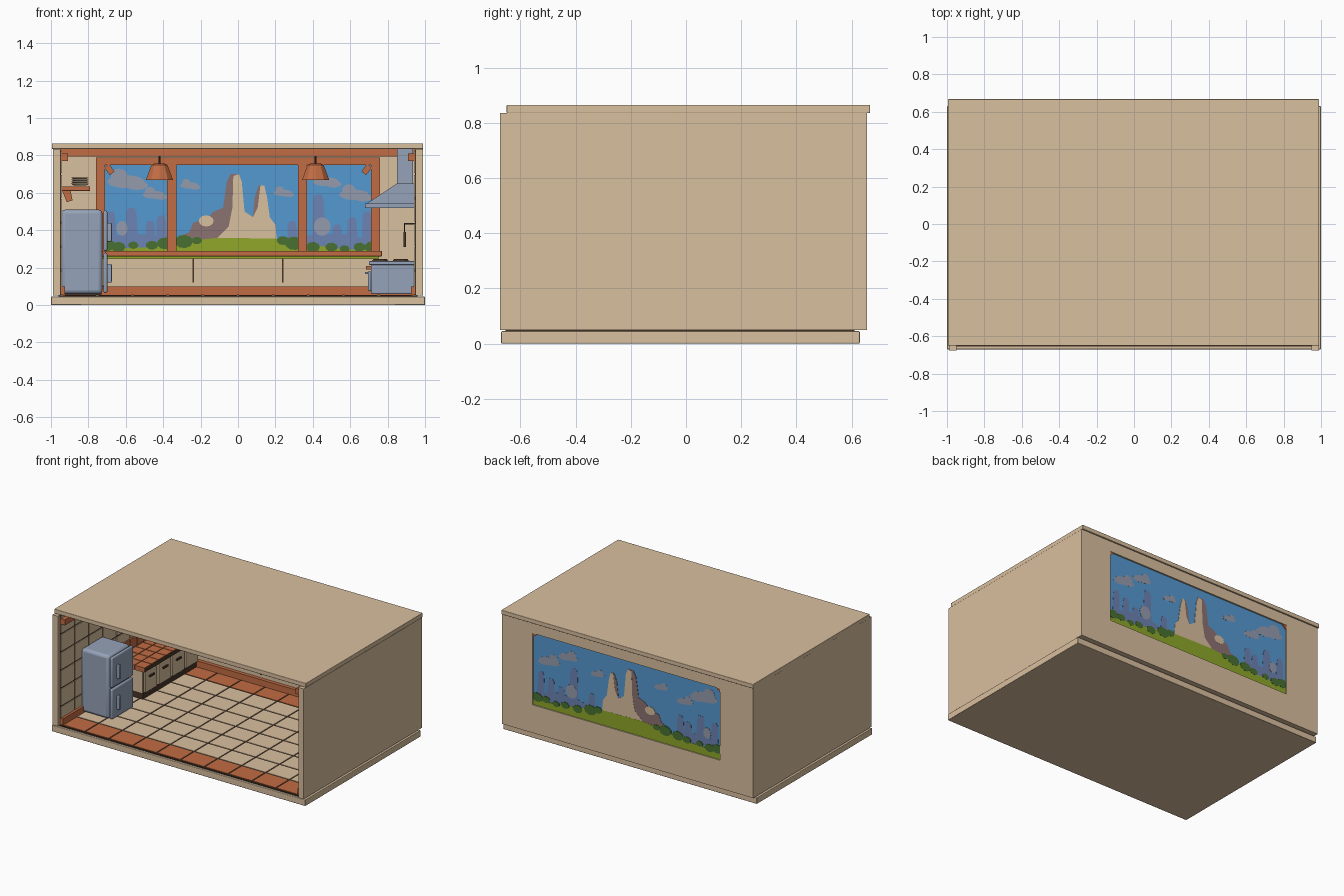
import bpy, bmesh, math
from mathutils import Matrix

cube = bpy.data.objects.get("Cube")
if cube:
    bpy.data.objects.remove(cube)


def colour(name, r, g, b):
    m = bpy.data.materials.new(name)
    m.use_nodes = True
    rgba = [(c / 255) ** 2.2 for c in (r, g, b)] + [1]
    m.diffuse_color = rgba
    m.node_tree.nodes["Principled BSDF"].inputs["Base Color"].default_value = rgba
    return m


BEIGE = colour("beige plaster", 216, 190, 157)
CLAY = colour("terracotta", 192, 108, 69)
STEEL = colour("blue grey metal", 148, 161, 183)
SKY = colour("sky blue", 86, 152, 208)
CLOUD = colour("cloud grey", 148, 154, 172)
FAR = colour("distant blue rock", 108, 130, 178)
MAUVE = colour("shaded rock", 138, 114, 112)
GRASS = colour("grass green", 142, 166, 45)
BUSH = colour("bush green", 74, 112, 52)
DARK = colour("dark brown", 72, 55, 43)


def finish(name, bm, mat, bevel=0):
    bmesh.ops.recalc_face_normals(bm, faces=bm.faces)
    me = bpy.data.meshes.new(name)
    bm.to_mesh(me)
    bm.free()
    me.materials.append(mat)
    ob = bpy.data.objects.new(name, me)
    bpy.context.collection.objects.link(ob)
    if bevel:
        mod = ob.modifiers.new("rounding", "BEVEL")
        mod.width, mod.segments = bevel, 3
        bpy.ops.object.select_all(action="DESELECT")
        bpy.context.view_layer.objects.active = ob
        ob.select_set(True)
        bpy.ops.object.shade_smooth_by_angle()
    return ob


def boxes(name, mat, spans, bevel=0):
    """Boxes given as x0, x1, y0, y1, z0, z1."""
    bm = bmesh.new()
    for x0, x1, y0, y1, z0, z1 in spans:
        mid = ((x0 + x1) / 2, (y0 + y1) / 2, (z0 + z1) / 2)
        size = Matrix.Diagonal((abs(x1 - x0), abs(y1 - y0), abs(z1 - z0), 1))
        bmesh.ops.create_cube(bm, size=1, matrix=Matrix.Translation(mid) @ size)
    return finish(name, bm, mat, bevel)


def prisms(name, mat, outlines, lo, hi, axis="y"):
    """Outlines in xz pushed along y, or in xy pushed along z."""
    bm = bmesh.new()
    for pts in outlines:
        def ring(d):
            return [bm.verts.new((u, d, v) if axis == "y" else (u, v, d)) for u, v in pts]
        a, b = ring(lo), ring(hi)
        bm.faces.new(a)
        bm.faces.new(b[::-1])
        for i in range(len(a)):
            j = (i + 1) % len(a)
            bm.faces.new((a[j], a[i], b[i], b[j]))
    return finish(name, bm, mat)


def cylinders(name, mat, places, r1, r2, height, sides=12, caps=True):
    bm = bmesh.new()
    for p in places:
        bmesh.ops.create_cone(bm, cap_ends=caps, segments=sides, radius1=r1, radius2=r2,
                              depth=height, matrix=Matrix.Translation(p))
    return finish(name, bm, mat)


# Shell: floor, roof, and walls open at the front with a window cut in the back
boxes("floor_slab", BEIGE, [(-1, 1, -.67, .63, 0, .045)], .004)
boxes("roof_slab", BEIGE, [(-.995, .99, -.65, .667, .835, .865)], .003)
half = [(.99, .657), (.99, -.675), (.948, -.675), (.948, .6)]
walls = prisms("walls", BEIGE, [half + [(-x, y) for x, y in half[::-1]]], .05, .835, "z")
L, R, B, T = -.73, .75, .25, .76
cutter = boxes("window_cutter", BEIGE, [(L, R, .5, .8, B, T)])
cutter.hide_render = True
cut = walls.modifiers.new("window", "BOOLEAN")
cut.object, cut.operation, cut.solver = cutter, "DIFFERENCE", "EXACT"
bpy.context.view_layer.objects.active = walls
bpy.ops.object.modifier_apply(modifier=cut.name)
bpy.data.objects.remove(cutter)

# Floor tiles with a terracotta border row at front and back
boxes("floor_grout", DARK, [(-.96, .96, -.655, .61, .044, .052)])
cols, rows = 10, 8
dx, dy = 1.88 / cols, 1.25 / rows
tiles = {CLAY: [], BEIGE: []}
for i in range(cols):
    for j in range(rows):
        x, y = -.94 + i * dx, -.65 + j * dy
        tiles[CLAY if j in (0, rows - 1) else BEIGE].append(
            (x + .006, x + dx - .006, y + .006, y + dy - .006, .05, .055))
boxes("border_tiles", CLAY, tiles[CLAY])
boxes("floor_tiles", BEIGE, tiles[BEIGE])

# Side wall tiles, skirting and top beams
for side, s in (("right", -1), ("left", 1)):
    boxes(side + "_wall_grout", DARK, [(s * .95, s * .946, -.65, .6, .055, .83)])
    wall = []
    for k in range(6):
        for j in range(8):
            y, z = -.65 + j * dy, .055 + k * .129
            wall.append((s * .949, s * .942, y + .005, y + dy - .005, z + .005, z + .124))
    boxes(side + "_wall_tiles", BEIGE, wall)
    boxes(side + "_skirting", CLAY, [(s * .948, s * .925, -.65, .6, .055, .1)])
    boxes(side + "_wall_beam", CLAY, [(s * .95, s * .91, -.65, .6, .77, .81)])
boxes("back_skirting", CLAY, [(-.925, .925, .575, .605, .055, .1)])
boxes("ceiling_beams", CLAY, [(-.95, .95, -.03, .03, .795, .836), (-.95, .95, .56, .605, .795, .836)])
boxes("back_wall_seams", DARK, [(s * .24 - .004, s * .24 + .004, .595, .602, .12, .25) for s in (-1, 1)])

# Window frame, sill and corner braces
boxes("window_frame", CLAY, [(x - .025, x + .025, .575, .625, .27, .76) for x in (-.735, -.355, .345, .735)]
      + [(-.76, .76, .575, .625, .75, .79)])
boxes("window_sill", CLAY, [(-.76, .77, .53, .63, .26, .29)], .004)
brace = [(.715, .735), (.69, .755), (.66, .715), (.685, .695)]
prisms("corner_braces", CLAY, [brace, [(-x, z) for x, z in brace]], .58, .62)
corner = [(R, T), (R - .035, T), (R, T - .03)]
prisms("outer_corners", CLAY, [corner, [(L, T), (L + .035, T), (L, T - .03)]], .64, .654)


# Landscape panel, layered so that it reads the same from both sides
def card(name, mat, outlines, layer):
    keep = [[(min(max(x, L), R), min(max(z, B), T)) for x, z in o] for o in outlines]
    t = .001 + layer * .0006
    prisms(name, mat, keep, .645 - t, .645 + t)


def blob(x, z, rx, rz, n=12):
    turn = [math.tau * i / n for i in range(n)]
    return [(x + rx * math.cos(a), z + rz * math.sin(a)) for a in turn]


def puff(x, z, r):
    return [blob(x, z, r, r * .35), blob(x - r * .35, z + r * .3, r * .45, r * .4),
            blob(x + r * .6, z - r * .2, r * .6, r * .25)]


def tower(x, w, top):
    return [(x - w, .27), (x - w * .8, top - .02), (x - w * .4, top), (x + w * .5, top),
            (x + w * .8, top - .03), (x + w * 1.2, .27)]


card("sky", SKY, [[(L, B), (R, B), (R, T), (L, T)]], 0)
clouds = [(-.6, .66, .1), (-.45, .59, .06), (-.26, .64, .05), (.24, .6, .05), (.47, .66, .07), (.62, .59, .08)]
card("clouds", CLOUD, [o for c in clouds for o in puff(*c)], 1)
far = [(-.68, .03, .5), (-.57, .035, .52), (-.47, .03, .45), (-.41, .03, .48), (-.55, .18, .38),
       (.29, .03, .45), (.43, .035, .59), (.53, .03, .43), (.61, .03, .47), (.69, .03, .5), (.5, .22, .38)]
card("distant_rocks", FAR, [tower(*f) for f in far], 2)
card("mist", CLOUD, [blob(.45, .42, .045, .05), blob(-.62, .41, .03, .04)], 3)
card("shaded_rocks", MAUVE, [
    [(-.32, .3), (-.31, .37), (-.26, .39), (-.24, .44), (-.17, .46), (-.13, .5), (-.08, .52),
     (-.06, .66), (-.04, .7), (0, .7), (.02, .3)],
    [(.06, .3), (.09, .58), (.11, .64), (.14, .64), (.14, .3)]], 4)
card("near_rocks", BEIGE, [
    [(-.15, .32), (-.1, .37), (-.05, .42), (-.03, .52), (-.025, .69), (.005, .7), (.02, .66),
     (.035, .5), (.08, .47), (.105, .52), (.12, .64), (.14, .64), (.155, .58), (.17, .47),
     (.2, .43), (.21, .32)], blob(-.17, .45, .04, .03)], 5)
card("grass", GRASS, [[(L, B), (L, .3), (-.45, .31), (-.3, .34), (-.1, .36), (.2, .355),
                       (.35, .33), (.55, .3), (R, .29), (R, B)]], 6)
bushes = [(-.7, .32, .04), (-.64, .31, .035), (-.56, .32, .025), (-.46, .32, .03), (-.39, .33, .04),
          (-.29, .34, .045), (-.22, .345, .025), (.24, .345, .03), (.3, .33, .045), (.4, .31, .035),
          (.5, .31, .03), (.57, .3, .025), (.65, .31, .03), (.72, .31, .04)]
card("bushes", BUSH, [blob(x, z, r * 1.1, r * .8, 9) for x, z, r in bushes], 7)

# Refrigerator facing the middle of the room
boxes("fridge_body", STEEL, [(-.945, -.725, -.42, -.18, .06, .51)], .02)
boxes("fridge_doors", STEEL, [(-.72, -.698, -.42, -.18, z, z + .215) for z in (.065, .29)], .01)
boxes("fridge_handles", STEEL, [(-.7, -.675, -.37, -.352, z, z + .1) for z in (.12, .34)], .005)

# Cabinet run with a tiled counter and splashback
boxes("cabinet_body", DARK, [(-.945, -.73, -.03, .58, .055, .26)])
boxes("cabinet_end", BEIGE, [(-.94, -.73, -.034, -.03, .1, .255)])
step = .61 / 4
bays = [-.03 + i * step for i in range(4)]
boxes("cabinet_doors", BEIGE, [(-.735, -.715, y + .008, y + step - .008, .1, .25) for y in bays], .004)
boxes("cabinet_knobs", DARK, [(-.715, -.705, y + .05, y + .1, .2, .212) for y in bays])
boxes("counter_grout", DARK, [(-.945, -.705, -.04, .59, .258, .286)])
boxes("counter_tiles", CLAY, [(-.94 + i * .08, -.866 + i * .08, -.045 + j * .08, .03 + j * .08, .257, .29)
                              for i in range(3) for j in range(8)])
boxes("splashback", CLAY, [(-.945, -.932, -.04 + j * .08, .035 + j * .08, .3, .37) for j in range(8)])

# Wall shelf with brackets and plates
boxes("shelf", CLAY, [(-.945, -.79, -.15, .35, .61, .635)], .003)
prisms("shelf_front_bracket", CLAY, [[(-.94, .61), (-.895, .61), (-.885, .56), (-.915, .55)]], -.1, -.07)
prisms("shelf_back_bracket", CLAY, [[(-.94, .61), (-.895, .61), (-.885, .56), (-.915, .55)]], .27, .3)
cylinders("plates", BEIGE, [(-.845, .05, .645 + i * .011) for i in range(4)], .035, .048, .009, 16)

# Stove, burners and extractor hood
boxes("stove_body", STEEL, [(.71, .943, -.14, .14, .058, .22)], .008)
boxes("stove_top", STEEL, [(.7, .943, -.15, .15, .215, .235)], .005)
boxes("oven_door", STEEL, [(.695, .712, -.12, .12, .075, .18)], .005)
boxes("oven_handle", STEEL, [(.68, .69, -.1, .1, .165, .178), (.68, .7, -.1, -.09, .165, .178),
                             (.68, .7, .09, .1, .165, .178)])
boxes("stove_knobs", CLAY, [(.685, .712, y - .01, y + .01, .19, .21) for y in (-.08, 0, .08)])
cylinders("burners", DARK, [(x, y, .24) for x in (.76, .87) for y in (-.07, .07)], .045, .035, .012)
boxes("hood_rim", STEEL, [(.68, .943, -.16, .16, .52, .543)])
prisms("hood_slope", STEEL, [[(.69, .543), (.85, .65), (.943, .65), (.943, .543)]], -.14, .14)
boxes("hood_chimney", STEEL, [(.85, .935, -.05, .05, .645, .835)])
boxes("utensils", DARK, [(.885, .897, y, y + .012, .31, .39) for y in (.2, .26, .32)]
      + [(.888, .894, y + .003, y + .009, .39, .44) for y in (.2, .26, .32)])
boxes("utensil_rail", DARK, [(.888, .945, .18, .19, .43, .44), (.888, .945, .35, .36, .43, .44),
                             (.888, .896, .18, .36, .43, .44)])

# Hanging lamps
spots = (-.42, .415)
cylinders("lamp_shades", CLAY, [(x, 0, .71) for x in spots], .076, .045, .08, 10, False)
cylinders("lamp_caps", CLAY, [(x, 0, .752) for x in spots], .046, .03, .008, 10)
cylinders("lamp_rods", DARK, [(x, 0, .775) for x in spots], .006, .006, .05, 8)
cylinders("lamp_bulbs", BEIGE, [(x, 0, .715) for x in spots], .02, .012, .05, 8)
